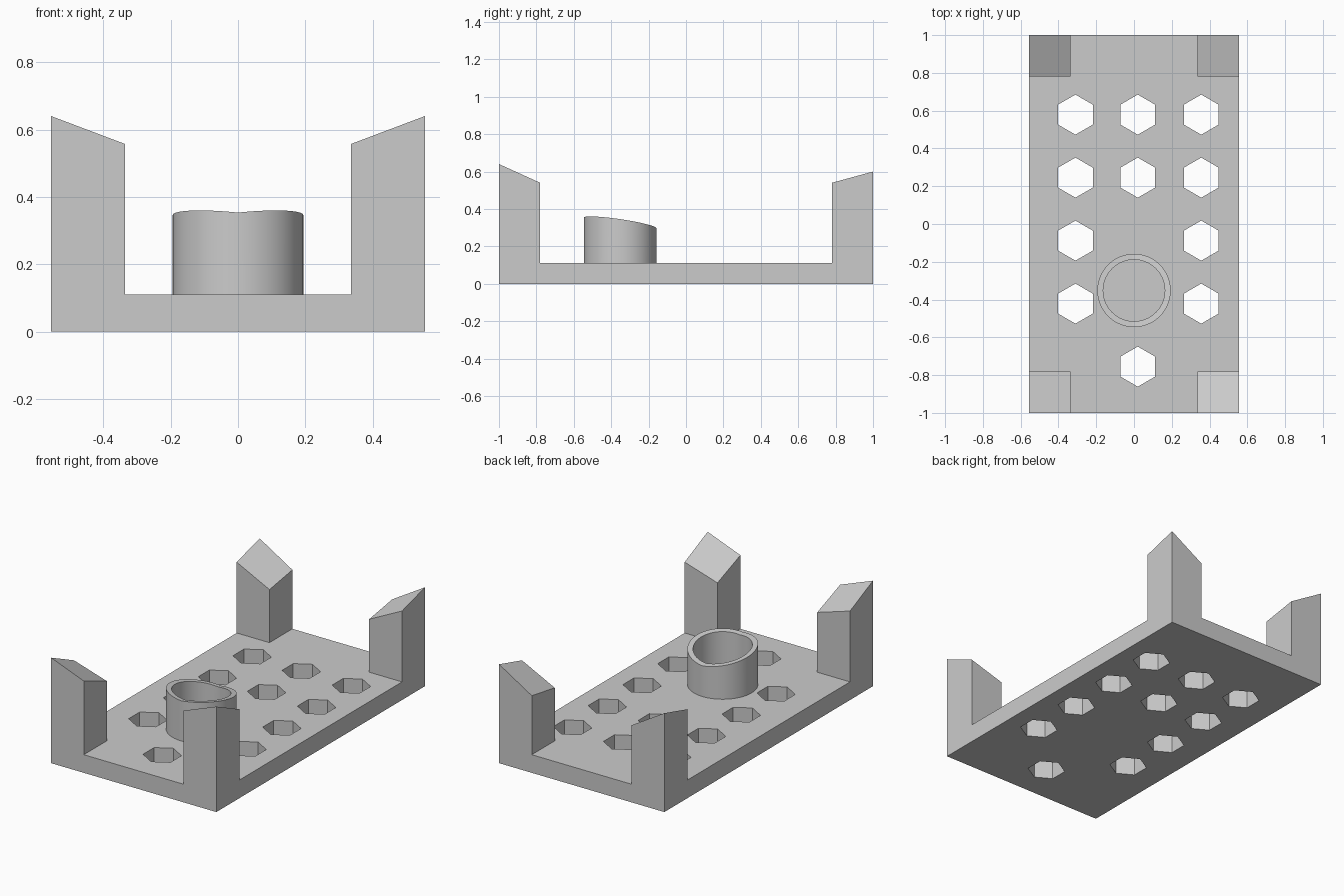
import bpy, bmesh
from math import cos, sin, pi, radians

if "Cube" in bpy.data.objects:
    bpy.data.objects.remove(bpy.data.objects["Cube"], do_unlink=True)

HALF_X, HALF_Y, POST = 0.555, 1.0, 0.22
THICK = 0.11

grey = bpy.data.materials.new("light_grey")
grey.use_nodes = True
grey.diffuse_color = (0.6, 0.6, 0.6, 1)
grey.node_tree.nodes["Principled BSDF"].inputs["Base Color"].default_value = (0.6, 0.6, 0.6, 1)


def make_object(name, bm):
    bmesh.ops.recalc_face_normals(bm, faces=bm.faces)
    mesh = bpy.data.meshes.new(name)
    bm.to_mesh(mesh)
    bm.free()
    mesh.materials.append(grey)
    obj = bpy.data.objects.new(name, mesh)
    bpy.context.collection.objects.link(obj)
    return obj


def activate(obj):
    bpy.ops.object.select_all(action='DESELECT')
    obj.select_set(True)
    bpy.context.view_layer.objects.active = obj


# Base slab: a three by three grid whose corner cells line up with the posts
bm = bmesh.new()
xs = (-HALF_X, -HALF_X + POST, HALF_X - POST, HALF_X)
ys = (-HALF_Y, -HALF_Y + POST, HALF_Y - POST, HALF_Y)
grid = [[bm.verts.new((x, y, THICK)) for y in ys] for x in xs]
cells = {}
for i in range(3):
    for j in range(3):
        cells[i, j] = bm.faces.new((grid[i][j], grid[i + 1][j],
                                    grid[i + 1][j + 1], grid[i][j + 1]))
corners = [cells[i, j] for i in (0, 2) for j in (0, 2)]
under = bmesh.ops.extrude_face_region(bm, geom=list(bm.faces), use_keep_orig=True)
for v in under["geom"]:
    if isinstance(v, bmesh.types.BMVert):
        v.co.z = 0

# Corner posts with sloping tops: (front, outer) -> height
heights = {(True, True): (0.64, 0.54), (True, False): (0.557, 0.473),
           (False, True): (0.60, 0.54), (False, False): (0.468, 0.432)}
posts = bmesh.ops.extrude_discrete_faces(bm, faces=corners)["faces"]
for face in posts:
    for v in face.verts:
        end, inner = heights[v.co.y < 0, abs(v.co.x) > 0.45]
        v.co.z = end if abs(v.co.y) > 0.9 else inner
bmesh.ops.remove_doubles(bm, verts=bm.verts, dist=0.0001)
bmesh.ops.recalc_face_normals(bm, faces=bm.faces)
bmesh.ops.dissolve_limit(bm, angle_limit=radians(0.5), verts=bm.verts, edges=bm.edges)
base = make_object("base_with_posts", bm)

# Hexagonal holes through the slab
bm = bmesh.new()
columns = {-0.31: (0, 1, 2, 3), 0.02: (0, 1, 4), 0.356: (0, 1, 2, 3)}
for x, rows in columns.items():
    for row in rows:
        y = 0.579 - 0.3335 * row
        ring = [bm.verts.new((x + 0.106 * sin(k * pi / 3), y + 0.106 * cos(k * pi / 3), -0.1))
                for k in range(6)]
        face = bm.faces.new(ring)
        top = bmesh.ops.extrude_face_region(bm, geom=[face], use_keep_orig=True)["geom"]
        for v in top:
            if isinstance(v, bmesh.types.BMVert):
                v.co.z = THICK + 0.1
cutter = make_object("hole_cutter", bm)
cutter.hide_render = True
cut = base.modifiers.new("holes", 'BOOLEAN')
cut.operation = 'DIFFERENCE'
cut.solver = 'EXACT'
cut.object = cutter
activate(base)
bpy.ops.object.modifier_apply(modifier=cut.name)
bpy.data.objects.remove(cutter, do_unlink=True)

# Round support collar with a keel-shaped sloping rim
CY, OUTER, INNER, SIDES = -0.352, 0.194, 0.163, 96


def rim(x, y):
    return 0.325 - 0.146 * (y - CY) + 0.105 * abs(x)


bm = bmesh.new()
loops = []
for k in range(SIDES):
    a = 2 * pi * k / SIDES
    section = []
    for r, upper in ((OUTER, False), (OUTER, True), (INNER, True), (INNER, False)):
        x, y = r * sin(a), CY + r * cos(a)
        section.append(bm.verts.new((x, y, rim(x, y) if upper else THICK - 0.005)))
    loops.append(section)
for k in range(SIDES):
    a, b = loops[k], loops[(k + 1) % SIDES]
    for i in range(4):
        j = (i + 1) % 4
        bm.faces.new((a[i], b[i], b[j], a[j]))
collar = make_object("support_collar", bm)
activate(collar)
bpy.ops.object.shade_smooth_by_angle(angle=radians(30))
